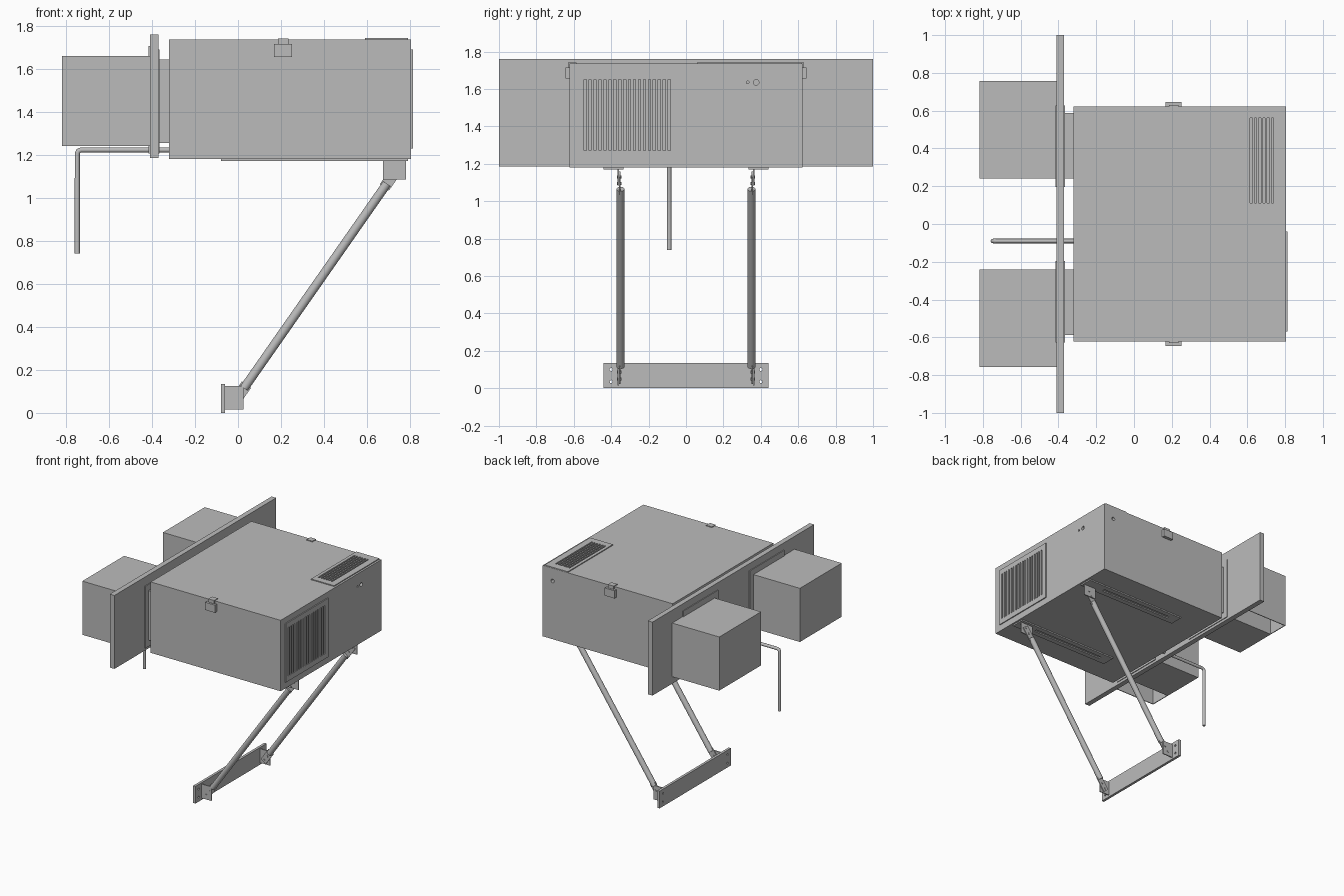
import bpy, bmesh, math
from mathutils import Vector, Matrix

cube = bpy.data.objects.get("Cube")
if cube:
    bpy.data.objects.remove(cube, do_unlink=True)

grey = bpy.data.materials.new("plain grey")
grey.use_nodes = True
grey.diffuse_color = (0.5, 0.5, 0.5, 1)
grey.node_tree.nodes["Principled BSDF"].inputs["Base Color"].default_value = (0.5, 0.5, 0.5, 1)


def add_box(bm, x, y, z):
    """Box from (min, max) ranges."""
    size = Matrix.Diagonal((x[1] - x[0], y[1] - y[0], z[1] - z[0], 1))
    mid = Matrix.Translation((sum(x) / 2, sum(y) / 2, sum(z) / 2))
    bmesh.ops.create_cube(bm, size=1, matrix=mid @ size)


def add_rod(bm, a, b, r, sides=24):
    a, b = Vector(a), Vector(b)
    d = b - a
    turn = d.to_track_quat('Z', 'Y').to_matrix().to_4x4()
    bmesh.ops.create_cone(bm, cap_ends=True, segments=sides, radius1=r, radius2=r,
                          depth=d.length, matrix=Matrix.Translation((a + b) / 2) @ turn)


def add_prism(bm, pts, y0, y1):
    """Extrude an xz outline along y."""
    face = bm.faces.new([bm.verts.new((x, y0, z)) for x, z in pts])
    out = bmesh.ops.extrude_face_region(bm, geom=[face])
    moved = [v for v in out["geom"] if isinstance(v, bmesh.types.BMVert)]
    bmesh.ops.translate(bm, verts=moved, vec=(0, y1 - y0, 0))


def finish(name, bm, smooth=False):
    bmesh.ops.recalc_face_normals(bm, faces=bm.faces)
    mesh = bpy.data.meshes.new(name)
    bm.to_mesh(mesh)
    bm.free()
    mesh.materials.append(grey)
    obj = bpy.data.objects.new(name, mesh)
    bpy.context.collection.objects.link(obj)
    if smooth:
        select(obj)
        bpy.ops.object.shade_smooth_by_angle(angle=math.radians(40))
    return obj


def select(obj):
    bpy.ops.object.select_all(action='DESELECT')
    obj.select_set(True)
    bpy.context.view_layer.objects.active = obj


def box(name, x, y, z):
    bm = bmesh.new()
    add_box(bm, x, y, z)
    return finish(name, bm)


def cut(obj, bm):
    """Subtract the shapes in bm from obj."""
    cutter = finish("cutter", bm)
    cutter.hide_render = True
    mod = obj.modifiers.new("cut", 'BOOLEAN')
    mod.operation, mod.solver, mod.object = 'DIFFERENCE', 'EXACT', cutter
    select(obj)
    bpy.ops.object.modifier_apply(modifier=mod.name)
    bpy.data.objects.remove(cutter, do_unlink=True)


def span(s, a, b):
    """Range a..b mirrored to side s."""
    return tuple(sorted((s * a, s * b)))


# Cabinet with raised grille plates
body = box("cabinet", (-0.32, 0.805), (-0.622, 0.622), (1.18, 1.735))
end_grille = box("end_grille", (0.805, 0.813), (-0.57, -0.04), (1.23, 1.69))
top_grille = box("top_grille", (0.59, 0.79), (0.06, 0.62), (1.735, 1.742))


def end_slots():
    bm = bmesh.new()
    for i in range(18):
        y = -0.545 + i * 0.0264
        add_box(bm, (0.75, 0.83), (y, y + 0.012), (1.27, 1.65))
    return bm


def top_slots():
    bm = bmesh.new()
    for i in range(6):
        x = 0.615 + i * 0.0225
        add_box(bm, (x, x + 0.012), (0.11, 0.56), (1.69, 1.76))
    return bm


for part in (body, end_grille):
    cut(part, end_slots())
for part in (body, top_grille):
    cut(part, top_slots())

# Cable holes in the cabinet
bm = bmesh.new()
add_rod(bm, (0.77, 0.375, 1.635), (0.82, 0.375, 1.635), 0.015)
add_rod(bm, (0.77, 0.33, 1.635), (0.82, 0.33, 1.635), 0.007)
add_rod(bm, (0.72, 0.59, 1.635), (0.72, 0.64, 1.635), 0.014)
cut(body, bm)

# Wall panel
box("wall_panel", (-0.41, -0.37), (-1, 1), (1.185, 1.76))

for s, side in ((1, "back"), (-1, "front")):
    # Air duct, its flanges and the outer hood, open below beside the duct
    box(side + "_duct", (-0.37, -0.32), span(s, 0.24, 0.588), (1.255, 1.642))
    box(side + "_inner_flange", (-0.37, -0.364), span(s, 0.195, 0.627), (1.205, 1.69))
    box(side + "_outer_flange", (-0.416, -0.41), span(s, 0.195, 0.627), (1.205, 1.705))
    hood = box(side + "_hood", (-0.818, -0.41), span(s, 0.24, 0.757), (1.24, 1.66))
    bm = bmesh.new()
    add_box(bm, (-0.812, -0.417), span(s, 0.59, 0.751), (1.2, 1.65))
    cut(hood, bm)

    # Latch with a hook over the lid
    box(side + "_latch", (0.168, 0.252), span(s, 0.622, 0.645), (1.655, 1.715))
    bm = bmesh.new()
    add_box(bm, (0.185, 0.235), span(s, 0.622, 0.63), (1.715, 1.741))
    add_box(bm, (0.185, 0.235), span(s, 0.585, 0.622), (1.735, 1.741))
    finish(side + "_latch_hook", bm)

    # Slotted rail under the cabinet
    rail = box(side + "_rail", (-0.08, 0.79), span(s, 0.335, 0.44), (1.17, 1.18))
    bm = bmesh.new()
    add_box(bm, (0.0, 0.62), span(s, 0.375, 0.4), (1.16, 1.179))
    cut(rail, bm)

    # Gussets at both ends of the strut
    g0, g1 = span(s, 0.358, 0.366)
    bm = bmesh.new()
    add_prism(bm, [(0.675, 1.17), (0.78, 1.17), (0.78, 1.085), (0.675, 1.085)], g0, g1)
    top = finish(side + "_upper_gusset", bm)
    bm = bmesh.new()
    add_prism(bm, [(-0.06, 0.015), (0.025, 0.015), (0.025, 0.125), (-0.06, 0.125)], g0, g1)
    low = finish(side + "_lower_gusset", bm)

    # Diagonal strut with flattened end tabs
    a, b = Vector((0.028, s * 0.35, 0.115)), Vector((0.692, s * 0.35, 1.065))
    d = (b - a).normalized()
    n = Vector((-d.z, 0, d.x)) * 0.026
    bm = bmesh.new()
    add_rod(bm, a, b, 0.021)
    finish(side + "_strut", bm, smooth=True)
    for label, p, q in (("upper", b - d * 0.02, b + d * 0.095),
                        ("lower", a + d * 0.02, a - d * 0.095)):
        bm = bmesh.new()
        corners = [p + n, q + n, q - n, p - n]
        add_prism(bm, [(c.x, c.z) for c in corners], s * 0.35, s * 0.357)
        finish(f"{side}_{label}_tab", bm)
        # Bolts through tab and gusset
        bm = bmesh.new()
        for t in (0.035, 0.08):
            c = (b + d * t) if label == "upper" else (a - d * t)
            add_rod(bm, (c.x, s * 0.345, c.z), (c.x, s * 0.37, c.z), 0.008, 16)
        finish(f"{side}_{label}_bolts", bm, smooth=True)

# Foot plate with fixing holes
foot = box("foot_plate", (-0.08, -0.06), (-0.44, 0.44), (0, 0.135))
bm = bmesh.new()
for y in (-0.4, 0.4):
    for z in (0.035, 0.1):
        add_rod(bm, (-0.1, y, z), (-0.04, y, z), 0.008, 16)
cut(foot, bm)

# Bent drain pipe
curve = bpy.data.curves.new("drain_pipe", 'CURVE')
curve.dimensions = '3D'
curve.bevel_depth, curve.bevel_resolution, curve.use_fill_caps = 0.012, 4, True
path = [(-0.32, 1.222), (-0.73, 1.222), (-0.742, 1.217), (-0.747, 1.205), (-0.747, 0.74)]
line = curve.splines.new('POLY')
line.points.add(len(path) - 1)
for point, (x, z) in zip(line.points, path):
    point.co = (x, -0.09, z, 1)
curve.materials.append(grey)
pipe = bpy.data.objects.new("drain_pipe", curve)
bpy.context.collection.objects.link(pipe)
select(pipe)
bpy.ops.object.convert(target='MESH')
bpy.ops.object.shade_smooth_by_angle(angle=math.radians(40))
